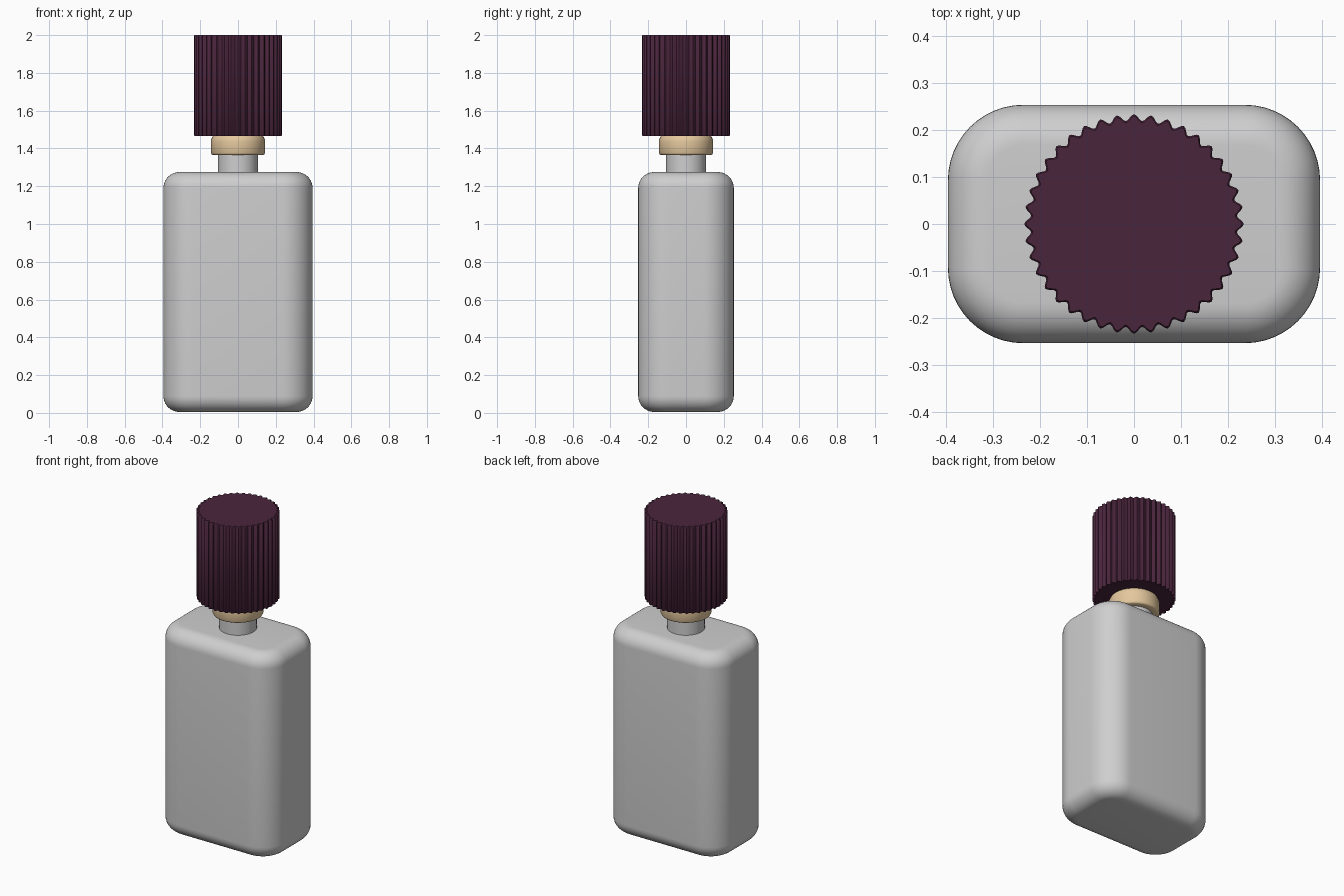
import bpy, bmesh, math

cube = bpy.data.objects.get("Cube")
if cube:
    bpy.data.objects.remove(cube, do_unlink=True)


def material(name, color, roughness=0.5):
    m = bpy.data.materials.new(name)
    m.use_nodes = True
    m.diffuse_color = (*color, 1)
    bsdf = m.node_tree.nodes["Principled BSDF"]
    bsdf.inputs["Base Color"].default_value = (*color, 1)
    bsdf.inputs["Roughness"].default_value = roughness
    return m


def loft(name, rings, mat, angle):
    """Skin equal-length rings of points from bottom to top and cap both ends."""
    bm = bmesh.new()
    loops = [[bm.verts.new(p) for p in ring] for ring in rings]
    n = len(loops[0])
    for low, high in zip(loops, loops[1:]):
        for i in range(n):
            j = (i + 1) % n
            bm.faces.new((low[i], low[j], high[j], high[i]))
    bm.faces.new(loops[0][::-1])
    bm.faces.new(loops[-1])
    mesh = bpy.data.meshes.new(name)
    bm.to_mesh(mesh)
    bm.free()
    mesh.materials.append(mat)
    obj = bpy.data.objects.new(name, mesh)
    bpy.context.collection.objects.link(obj)
    bpy.ops.object.select_all(action='DESELECT')
    obj.select_set(True)
    bpy.context.view_layer.objects.active = obj
    bpy.ops.object.shade_smooth_by_angle(angle=math.radians(angle))
    return obj


def circle(r, z, n=64):
    return [(r * math.cos(2 * math.pi * i / n), r * math.sin(2 * math.pi * i / n), z)
            for i in range(n)]


def rounded_rectangle(half_x, half_y, radius, inset, z, steps=12):
    points = []
    for corner, (sx, sy) in enumerate([(1, 1), (-1, 1), (-1, -1), (1, -1)]):
        for i in range(steps + 1):
            a = math.pi / 2 * (corner + i / steps)
            points.append((sx * (half_x - radius) + (radius - inset) * math.cos(a),
                           sy * (half_y - radius) + (radius - inset) * math.sin(a), z))
    return points


def ribbed_circle(r, depth, z, ribs=40, steps=8):
    n = ribs * steps
    points = []
    for i in range(n):
        a = 2 * math.pi * i / n
        rr = r + depth * math.cos(ribs * a)
        points.append((rr * math.cos(a), rr * math.sin(a), z))
    return points


glass = material("pale grey glass", (0.62, 0.62, 0.62))
gold = material("pale gold", (0.78, 0.58, 0.34))
plum = material("dark plum", (0.068, 0.018, 0.045))

# Bottle body with filleted top and bottom edges
bottom, top, fillet = 0.005, 1.275, 0.085
arc = [math.pi / 2 * i / 10 for i in range(11)]
levels = [(fillet * (1 - math.sin(a)), bottom + fillet * (1 - math.cos(a))) for a in arc]
levels += [(fillet * (1 - math.cos(a)), top - fillet * (1 - math.sin(a))) for a in arc]
loft("bottle_body",
     [rounded_rectangle(0.395, 0.253, 0.16, d, z) for d, z in levels], glass, 40)

# Neck
loft("bottle_neck", [circle(0.105, z) for z in (1.26, 1.4)], glass, 40)

# Collar with softened rims
collar = [(0.132, 1.365), (0.139, 1.368), (0.143, 1.376), (0.143, 1.44),
          (0.141, 1.45), (0.136, 1.46), (0.13, 1.47)]
loft("neck_collar", [circle(r, z) for r, z in collar], gold, 50)

# Ribbed cap
cap = [(0.222, 1.465), (0.226, 1.469), (0.226, 1.996), (0.222, 2.0)]
loft("ribbed_cap", [ribbed_circle(r, 0.007, z) for r, z in cap], plum, 35)
